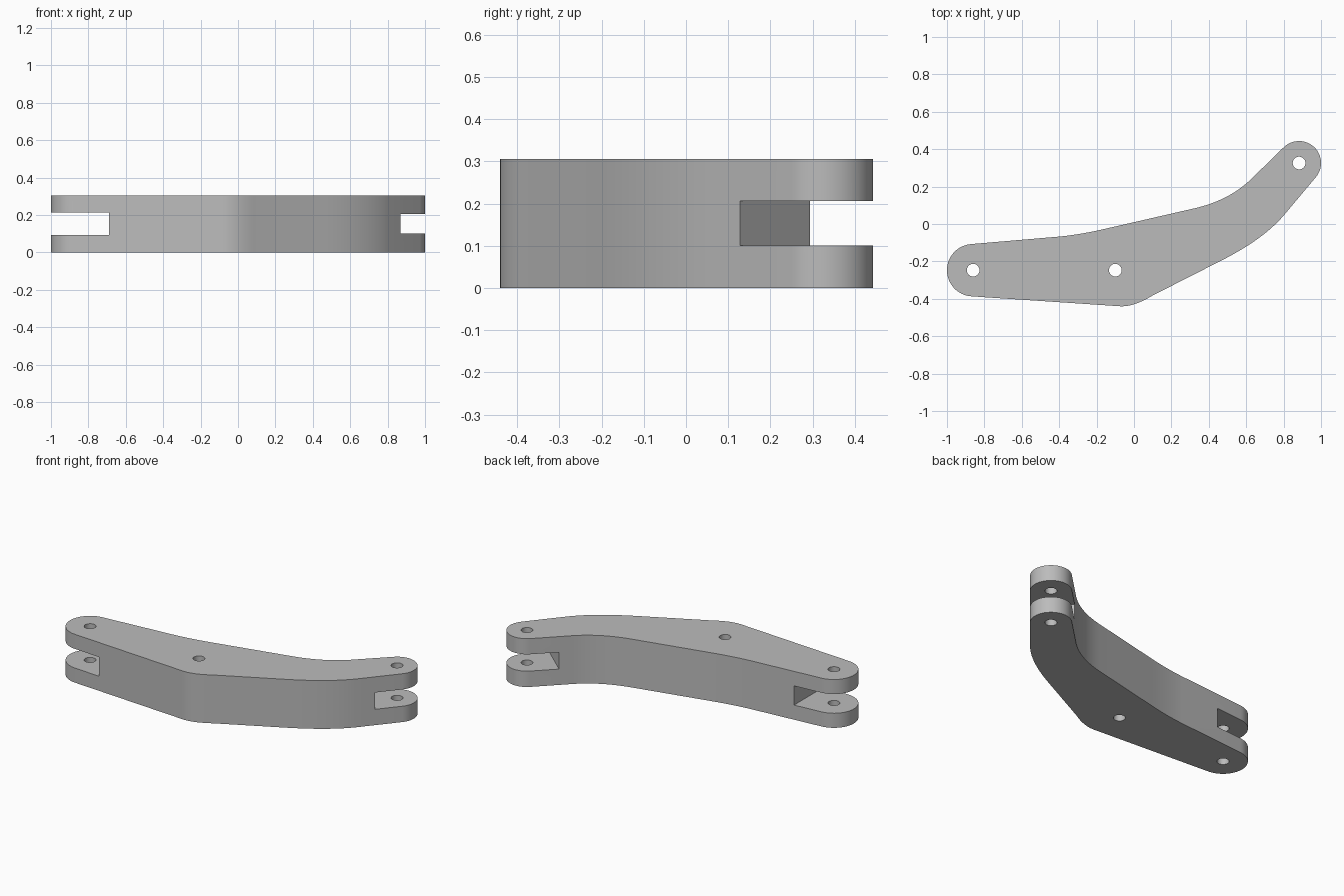
import bpy, bmesh, math
from mathutils import Vector

cube = bpy.data.objects.get("Cube")
if cube:
    bpy.data.objects.remove(cube)

HEIGHT = 0.305
LEFT_PIN, MID_PIN, RIGHT_PIN = (-0.86, -0.247), (-0.1, -0.247), (0.8825, 0.326)

grey = bpy.data.materials.new("plain grey")
grey.use_nodes = True
colour = (0.5, 0.5, 0.5, 1)
grey.diffuse_color = colour
grey.node_tree.nodes["Principled BSDF"].inputs["Base Color"].default_value = colour


def arc(centre, radius, start, end, steps=32):
    angles = [math.radians(start + (end - start) * i / steps) for i in range(steps + 1)]
    return [(centre[0] + radius * math.cos(a), centre[1] + radius * math.sin(a)) for a in angles]


def bend(start, corner, end, steps=14):
    """Rounded corner between two straight edges."""
    a, b, c = Vector(start), Vector(corner), Vector(end)
    ts = [i / steps for i in range(steps + 1)]
    return [tuple(a * (1 - t) ** 2 + b * 2 * t * (1 - t) + c * t * t) for t in ts]


def prism(name, outline, bottom, top):
    bm = bmesh.new()
    face = bm.faces.new([bm.verts.new((x, y, bottom)) for x, y in outline])
    raised = bmesh.ops.extrude_face_region(bm, geom=[face])
    verts = [g for g in raised["geom"] if isinstance(g, bmesh.types.BMVert)]
    bmesh.ops.translate(bm, verts=verts, vec=(0, 0, top - bottom))
    bmesh.ops.recalc_face_normals(bm, faces=bm.faces)
    mesh = bpy.data.meshes.new(name)
    bm.to_mesh(mesh)
    bm.free()
    mesh.materials.append(grey)
    obj = bpy.data.objects.new(name, mesh)
    bpy.context.collection.objects.link(obj)
    return obj


def slot_outline(point, angle, length=0.6, half=0.4):
    """Rectangle starting at a point and running outward along an angle."""
    d = Vector((math.cos(math.radians(angle)), math.sin(math.radians(angle))))
    n = Vector((-d.y, d.x)) * half
    p = Vector(point)
    return [tuple(q) for q in (p - n, p + d * length - n, p + d * length + n, p + n)]


# Bent lever body with a rounded boss at each end
outline = (
    bend((-0.08, -0.4395), (-0.005, -0.446), (0.1, -0.382))
    + bend((0.47, -0.194), (0.692, -0.081), (0.8, 0.045))
    + arc(RIGHT_PIN, 0.1175, -40.5, 133)
    + bend((0.62, 0.234), (0.5025, 0.1244), (0.32, 0.083))
    + bend((-0.16, -0.027), (-0.305, -0.06), (-0.42, -0.069))
    + arc(LEFT_PIN, 0.14, 94.6, 266.4)
)
lever = prism("lever_arm", outline, 0, HEIGHT)

# Pin holes and fork slots
cutters = [
    prism("pin_hole_cutter", arc(c, 0.034, 0, 360 - 360 / 32, 31), -0.1, HEIGHT + 0.1)
    for c in (LEFT_PIN, MID_PIN, RIGHT_PIN)
]
cutters.append(prism("left_slot_cutter", slot_outline((-0.69, -0.247), 180), 0.092, 0.213))
cutters.append(prism("right_slot_cutter", slot_outline((0.777, 0.209), 48.5), 0.1, 0.206))

bpy.context.view_layer.objects.active = lever
for cutter in cutters:
    cutter.hide_render = True
    cut = lever.modifiers.new("cut", "BOOLEAN")
    cut.operation = "DIFFERENCE"
    cut.solver = "EXACT"
    cut.object = cutter
    bpy.ops.object.modifier_apply(modifier=cut.name)
    bpy.data.objects.remove(cutter)

# Smooth the curved sides and keep the rims sharp
bpy.ops.object.select_all(action="DESELECT")
lever.select_set(True)
bpy.ops.object.shade_smooth_by_angle(angle=math.radians(30))
